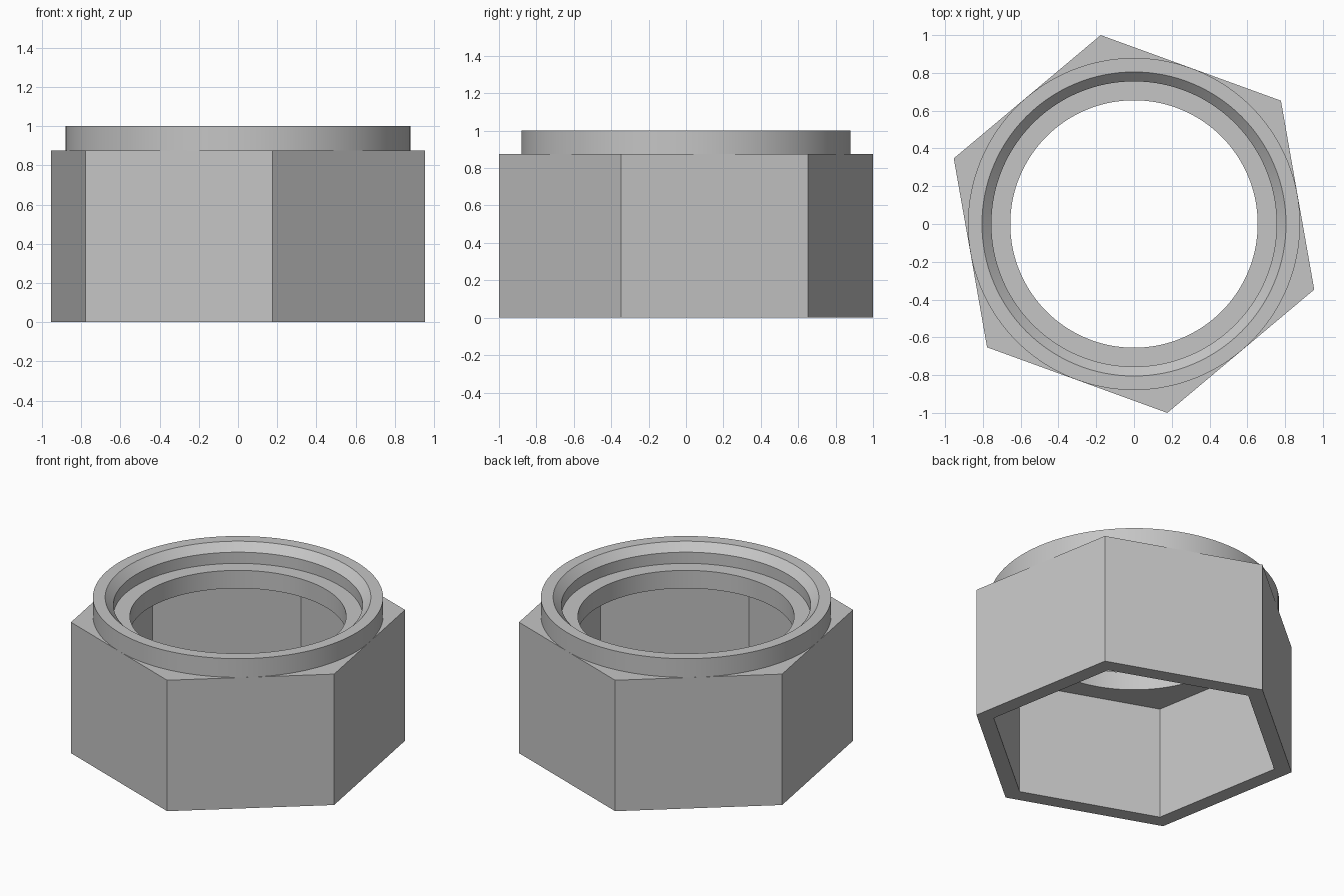
import bpy, bmesh, math

cube = bpy.data.objects.get("Cube")
if cube:
    bpy.data.objects.remove(cube, do_unlink=True)

HEX_TOP = 0.875      # shoulder height
HEX_R = 1.0154       # outer corner radius
SOCKET_R = 0.904     # corner radius of the hollow underside
SOCKET_TOP = 0.755
BORE_R = 0.655
RIM_R = 0.879
TWIST = math.radians(-80)
SEGMENTS = 128

steel = bpy.data.materials.new("grey steel")
steel.use_nodes = True
grey = (0.56, 0.56, 0.56, 1)
steel.diffuse_color = grey
steel.node_tree.nodes["Principled BSDF"].inputs["Base Color"].default_value = grey


def make_object(name, bm):
    bmesh.ops.recalc_face_normals(bm, faces=bm.faces)
    mesh = bpy.data.meshes.new(name)
    bm.to_mesh(mesh)
    bm.free()
    mesh.materials.append(steel)
    obj = bpy.data.objects.new(name, mesh)
    bpy.context.collection.objects.link(obj)
    return obj


def prism(name, sides, radius, bottom, top, twist=0.0):
    bm = bmesh.new()
    loops = []
    for z in (bottom, top):
        angles = [twist + math.tau * i / sides for i in range(sides)]
        loops.append([bm.verts.new((radius * math.cos(a), radius * math.sin(a), z)) for a in angles])
    for loop in loops:
        bm.faces.new(loop)
    for i in range(sides):
        j = (i + 1) % sides
        bm.faces.new((loops[0][i], loops[0][j], loops[1][j], loops[1][i]))
    return make_object(name, bm)


def lathe(name, profile):
    bm = bmesh.new()
    verts = [bm.verts.new((r, 0, z)) for r, z in profile]
    edges = [bm.edges.new(pair) for pair in zip(verts, verts[1:])]
    bmesh.ops.spin(bm, geom=verts + edges, cent=(0, 0, 0), axis=(0, 0, 1),
                   angle=math.tau, steps=SEGMENTS, use_duplicate=False)
    bmesh.ops.remove_doubles(bm, verts=bm.verts, dist=0.0001)
    return make_object(name, bm)


def activate(obj):
    bpy.ops.object.select_all(action='DESELECT')
    obj.select_set(True)
    bpy.context.view_layer.objects.active = obj


def cut(target, cutter):
    cutter.hide_render = True
    mod = target.modifiers.new(cutter.name, 'BOOLEAN')
    mod.operation = 'DIFFERENCE'
    mod.solver = 'EXACT'
    mod.object = cutter
    activate(target)
    bpy.ops.object.modifier_apply(modifier=mod.name)
    bpy.data.objects.remove(cutter, do_unlink=True)


# Hexagonal body with a hexagonal socket below and a round bore through its top
body = prism("hex_body", 6, HEX_R, 0, HEX_TOP, TWIST)
cut(body, prism("socket_cutter", 6, SOCKET_R, -0.2, SOCKET_TOP, TWIST))
cut(body, prism("bore_cutter", SEGMENTS, BORE_R, 0.5, 1.2))

# Round collar on the shoulder, chamfered on its inner lip
collar = lathe("collar", [(0.755, HEX_TOP), (0.755, 0.95), (0.805, 1.0),
                          (RIM_R, 1.0), (RIM_R, HEX_TOP)])

for obj in (body, collar):
    activate(obj)
    bpy.ops.object.shade_smooth_by_angle(angle=math.radians(30))
